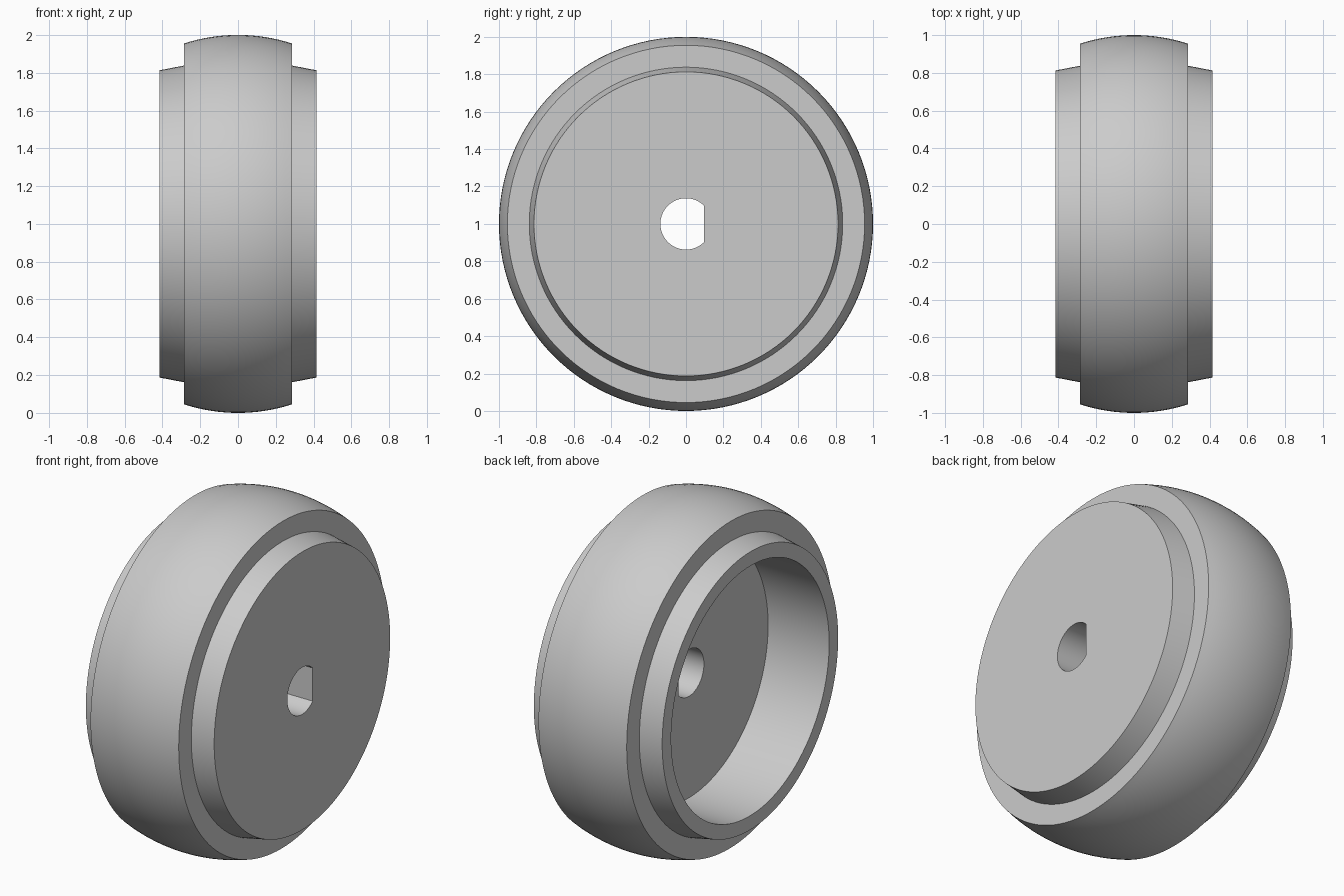
import bpy
import bmesh
import math
from mathutils import Matrix, Vector

default = bpy.data.objects.get("Cube")
if default:
    bpy.data.objects.remove(default, do_unlink=True)

SEGMENTS = 128
HOLE_R = 0.137
FLOOR_X = -0.02

# Plain grey material
grey = bpy.data.materials.new("plain grey")
grey.use_nodes = True
colour = (0.6, 0.6, 0.6, 1.0)
grey.diffuse_color = colour
grey.node_tree.nodes["Principled BSDF"].inputs["Base Color"].default_value = colour

# Crowned tread: arc across the wide middle band
HALF = 0.285
CROWN_R = 0.925
tread = []
for i in range(17):
    x = HALF - 2 * HALF * i / 16
    tread.append((x, 1 - CROWN_R + math.sqrt(CROWN_R ** 2 - x ** 2)))

# Closed section (x, radius): bore, solid face, shoulder, tread, shoulder, recess
section = [(FLOOR_X, HOLE_R), (0.415, HOLE_R), (0.415, 0.813), (HALF, 0.838)]
section += tread
section += [(-HALF, 0.838), (-0.415, 0.813), (-0.415, 0.73), (FLOOR_X, 0.73)]

# Revolve the section around the x axis
bm = bmesh.new()
rings = []
for s in range(SEGMENTS):
    turn = Matrix.Rotation(math.tau * s / SEGMENTS, 3, 'X')
    rings.append([bm.verts.new(turn @ Vector((x, r, 0))) for x, r in section])
count = len(section)
for s in range(SEGMENTS):
    a, b = rings[s], rings[(s + 1) % SEGMENTS]
    for i in range(count):
        j = (i + 1) % count
        bm.faces.new((a[i], a[j], b[j], b[i]))

# Flatten one side of the bore into a D shape
flat_y = HOLE_R * math.cos(math.pi / 4)
for ring in rings:
    for v in ring[:2]:
        v.co.y = min(v.co.y, flat_y)

bmesh.ops.translate(bm, verts=bm.verts, vec=(0, 0, 1))
bmesh.ops.recalc_face_normals(bm, faces=bm.faces)
mesh = bpy.data.meshes.new("wheel")
bm.to_mesh(mesh)
bm.free()
mesh.materials.append(grey)

wheel = bpy.data.objects.new("wheel", mesh)
bpy.context.collection.objects.link(wheel)
bpy.ops.object.select_all(action='DESELECT')
wheel.select_set(True)
bpy.context.view_layer.objects.active = wheel
bpy.ops.object.shade_smooth_by_angle(angle=math.radians(30))
